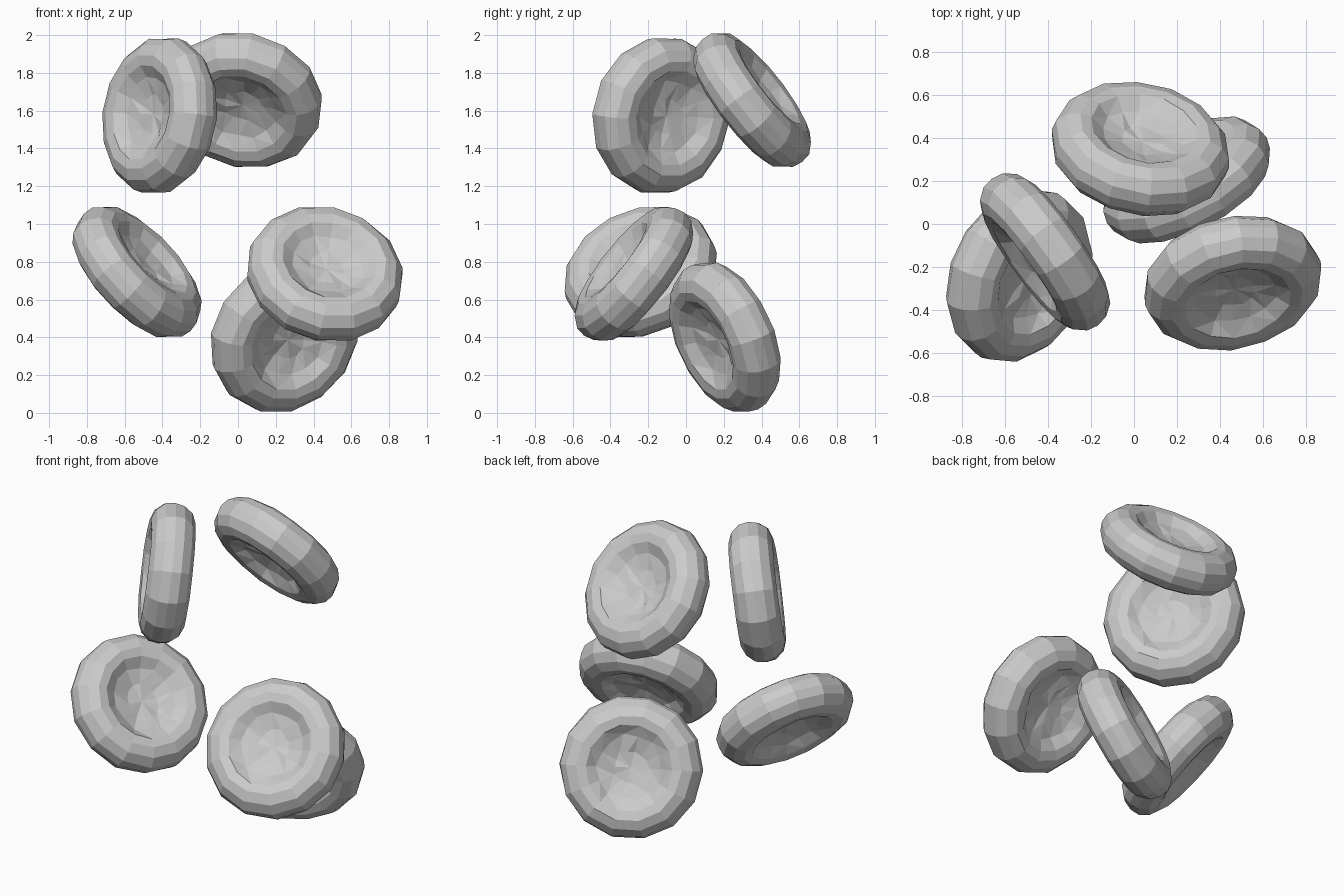
import bpy, bmesh, math, random
from mathutils import Vector

if "Cube" in bpy.data.objects:
    bpy.data.objects.remove(bpy.data.objects["Cube"])

random.seed(4)
SIDES = 14
# Half profile of the biconcave disc: radius, height
TOP = [(0.10, 0.050), (0.19, 0.078), (0.255, 0.122), (0.31, 0.130), (0.37, 0.106), (0.41, 0.055)]
PROFILE = TOP + [(0.420, 0.0)] + [(r, -h) for r, h in reversed(TOP)]


def disc_mesh():
    bm = bmesh.new()
    rings = []
    for r, h in PROFILE:
        # slight unevenness inside the dimples only
        j = 0.012 if r < 0.25 else 0.003
        ring = []
        for i in range(SIDES):
            a = 2 * math.pi * i / SIDES
            rr = r + random.uniform(-j, j)
            ring.append(bm.verts.new((rr * math.cos(a), rr * math.sin(a),
                                      h + random.uniform(-j, j) * 0.6)))
        rings.append(ring)
    for lo, hi in zip(rings, rings[1:]):
        for i in range(SIDES):
            k = (i + 1) % SIDES
            bm.faces.new((lo[i], hi[i], hi[k], lo[k]))
    # dimple centres
    for ring, z in ((rings[0], 0.042), (rings[-1], -0.042)):
        c = bm.verts.new((0, 0, z))
        for i in range(SIDES):
            bm.faces.new((c, ring[i], ring[(i + 1) % SIDES]))
    bmesh.ops.recalc_face_normals(bm, faces=bm.faces)
    bmesh.ops.triangulate(bm, faces=[f for f in bm.faces if f.calc_center_median().xy.length < 0.25])
    me = bpy.data.meshes.new("biconcave_disc")
    bm.to_mesh(me)
    bm.free()
    return me


# Five floating discs: name, centre, facing direction
DISCS = [
    ("upper_left_disc", (-0.415, -0.13, 1.575), (-0.80, -0.58, 0.13)),
    ("upper_back_disc", (0.03, 0.35, 1.655), (0.17, 0.78, 0.61)),
    ("middle_left_disc", (-0.535, -0.24, 0.745), (0.69, -0.32, 0.65)),
    ("middle_right_disc", (0.46, -0.275, 0.735), (0.19, -0.77, 0.61)),
    ("bottom_disc", (0.245, 0.205, 0.402), (0.44, -0.83, -0.37)),
]
mesh = disc_mesh()
for name, loc, n in DISCS:
    ob = bpy.data.objects.new(name, mesh)
    bpy.context.collection.objects.link(ob)
    ob.location = loc
    ob.rotation_euler = Vector(n).to_track_quat('Z', 'Y').to_euler()
